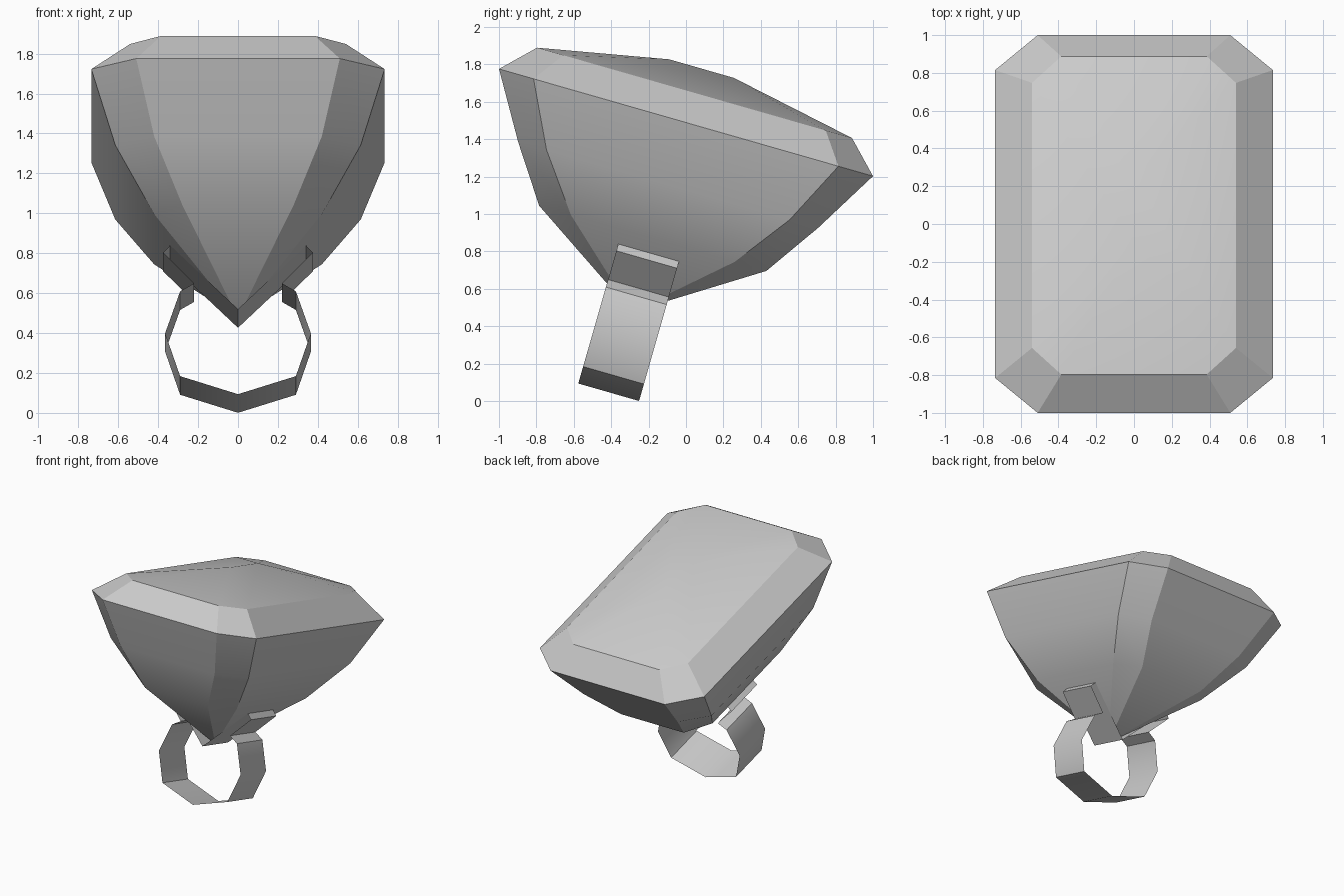
import bpy, bmesh, math
from mathutils import Matrix

cube = bpy.data.objects.get("Cube")
if cube:
    bpy.data.objects.remove(cube, do_unlink=True)

grey = bpy.data.materials.new("plain grey")
grey.use_nodes = True
colour = (0.6, 0.6, 0.6, 1)
grey.diffuse_color = colour
grey.node_tree.nodes["Principled BSDF"].inputs["Base Color"].default_value = colour

# The whole ring leans so that its front edge is raised
PLACE = Matrix.Translation((0, 0, 1.489)) @ Matrix.Rotation(math.radians(-16), 4, "X")


def finish(name, bm, sharp_angle, keep_smooth_above=9):
    """Set sharp creases, tilt into place and link the object."""
    for face in bm.faces:
        face.smooth = True
    for edge in bm.edges:
        on_dome = all(v.co.z > keep_smooth_above for v in edge.verts)
        edge.smooth = on_dome or edge.calc_face_angle(0) < math.radians(sharp_angle)
    bm.transform(PLACE)
    mesh = bpy.data.meshes.new(name)
    bm.to_mesh(mesh)
    bm.free()
    mesh.materials.append(grey)
    obj = bpy.data.objects.new(name, mesh)
    bpy.context.collection.objects.link(obj)


def gem_ring(bm, end_x, end_y, side_x, side_y, z):
    """Oblong with cut corners, counter-clockwise from the right side."""
    quarter = [(side_x, side_y), (end_x, end_y)]
    half = quarter + [(-x, y) for x, y in reversed(quarter)]
    points = half + [(-x, -y) for x, y in half]
    return [bm.verts.new((x, y, z)) for x, y in points]


# Gem: crown bevel, girdle and two pavilion steps, from top to bottom
bm = bmesh.new()
levels = [
    (0.385, 0.876, 0.54, 0.73, 0.165),
    (0.51, 1.04, 0.735, 0.848, 0),
    (0.42, 0.834, 0.615, 0.676, -0.347),
    (0.28, 0.632, 0.42, 0.456, -0.644),
]
rings = [gem_ring(bm, *level) for level in levels]
for upper, lower in zip(rings, rings[1:]):
    for i in range(8):
        j = (i + 1) % 8
        bm.faces.new((upper[i], lower[i], lower[j], upper[j]))

# Gem: pointed base
culet = bm.verts.new((0, 0, -1.053))
for i in range(8):
    bm.faces.new((rings[-1][i], culet, rings[-1][(i + 1) % 8]))

# Gem: low domed top running up to a short ridge
back = bm.verts.new((0, 0.18, 0.3))
front = bm.verts.new((0, -0.18, 0.3))
top = rings[0]
for i in range(3):
    bm.faces.new((top[i], top[i + 1], back))
    bm.faces.new((top[i + 4], top[i + 5], front))
bm.faces.new((top[3], top[4], front, back))
bm.faces.new((top[7], top[0], back, front))
bmesh.ops.recalc_face_normals(bm, faces=bm.faces)
finish("gem", bm, 24, keep_smooth_above=0.25)

# Band: closed strip, a finger loop that opens into a V cradle under the gem
bm = bmesh.new()
half = [(0.29, -1.406), (0.365, -1.182), (0.29, -0.964),
        (0.22, -0.922), (0.375, -0.762), (0.34, -0.724)]
outline = [(0, -1.5)] + half + [(0, -1.057)] + [(-x, z) for x, z in reversed(half)]
edges = [[bm.verts.new((x, y, z)) for y in (-0.169, 0.169)] for x, z in outline]
for a, b in zip(edges, edges[1:] + edges[:1]):
    bm.faces.new((a[0], b[0], b[1], a[1]))
bmesh.ops.recalc_face_normals(bm, faces=bm.faces)
finish("band", bm, 40)
